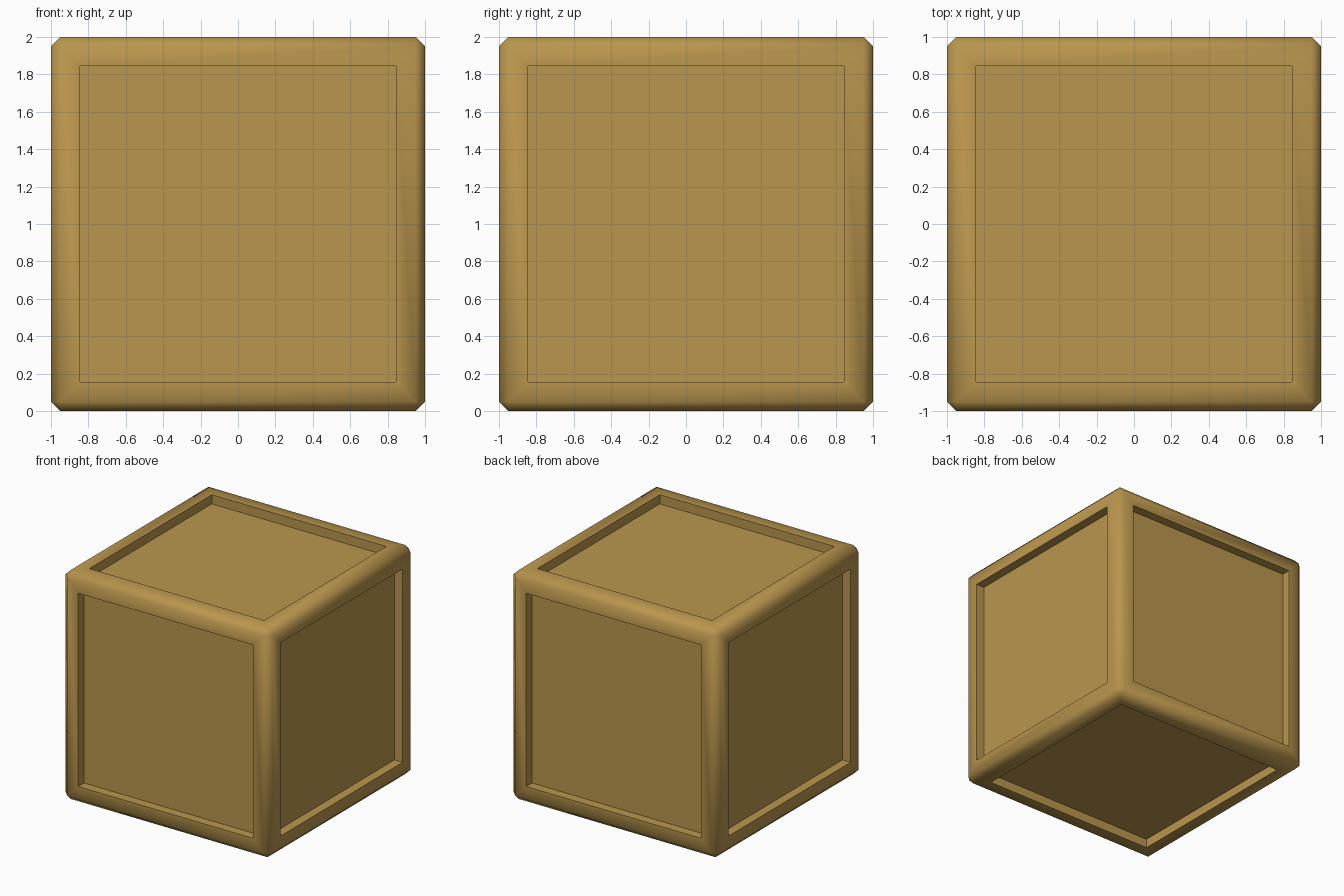
import bpy, bmesh, math

if "Cube" in bpy.data.objects:
    bpy.data.objects.remove(bpy.data.objects["Cube"])

# Single flat colour
wood = bpy.data.materials.new("ochre_wood")
wood.diffuse_color = (0.49, 0.305, 0.075, 1.0)
wood.use_nodes = True
wood.node_tree.nodes["Principled BSDF"].inputs["Base Color"].default_value = wood.diffuse_color

# Cube standing on the ground
bm = bmesh.new()
bmesh.ops.create_cube(bm, size=2.0)
bmesh.ops.translate(bm, verts=bm.verts[:], vec=(0, 0, 1))

# Chamfered outer edges
bmesh.ops.bevel(bm, geom=bm.edges[:], offset=0.05, offset_type='OFFSET',
                segments=1, profile=0.5, affect='EDGES')
bm.normal_update()

# Recessed square panel on each of the six sides
sides = [f for f in bm.faces if f.calc_area() > 1.0]
bmesh.ops.inset_individual(bm, faces=sides, thickness=0.15, depth=0.0)
bm.normal_update()
panels = [f for f in bm.faces if f.calc_area() > 1.0]
bmesh.ops.inset_individual(bm, faces=panels, thickness=0.0, depth=0.0)
panels = [f for f in bm.faces if f.calc_area() > 1.0]
for f in panels:
    axis = f.calc_center_median()
    axis.z -= 1.0
    axis.normalize()
    for v in f.verts:
        v.co -= axis * 0.08
bm.normal_update()

mesh = bpy.data.meshes.new("crate")
bm.to_mesh(mesh)
bm.free()
mesh.materials.append(wood)
crate = bpy.data.objects.new("crate", mesh)
bpy.context.collection.objects.link(crate)

# Smooth chamfers, crisp recess walls
bpy.context.view_layer.objects.active = crate
crate.select_set(True)
bpy.ops.object.shade_smooth_by_angle(angle=math.radians(60))
